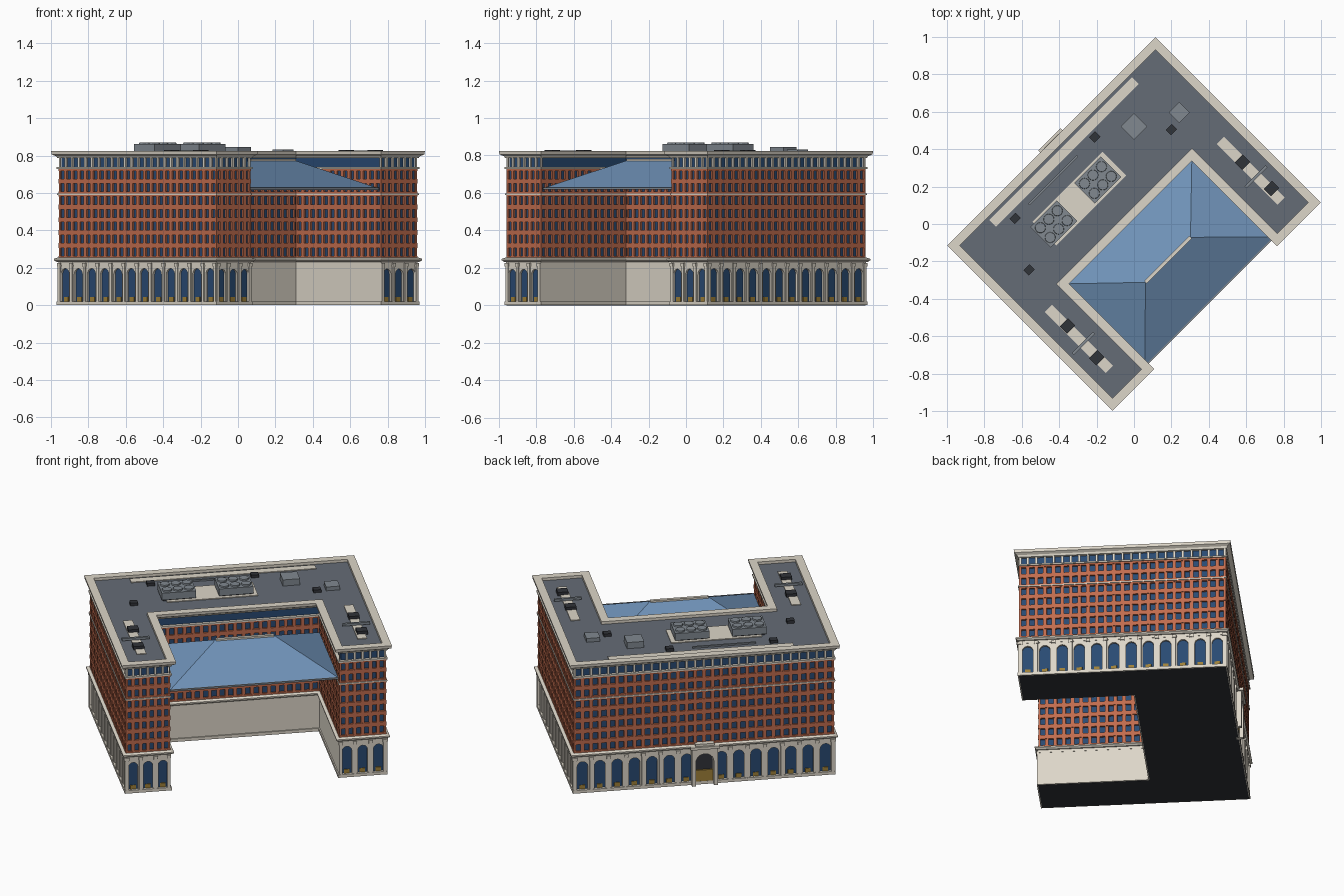
import bpy, bmesh, math
from mathutils import Vector, Matrix

if "Cube" in bpy.data.objects:
    bpy.data.objects.remove(bpy.data.objects["Cube"])

R = Matrix.Rotation(math.radians(45), 4, 'Z')   # whole building is turned 45 degrees


def mat(name, c):
    m = bpy.data.materials.new(name)
    m.diffuse_color = (*c, 1)
    m.use_nodes = True
    m.node_tree.nodes["Principled BSDF"].inputs["Base Color"].default_value = m.diffuse_color
    return m


BRICK = mat("brick", (0.53, 0.15, 0.075))
STONE = mat("stone", (0.72, 0.67, 0.58))
ROOF = mat("roofing", (0.13, 0.15, 0.18))
PANE = mat("window_blue", (0.022, 0.068, 0.17))
SKY = mat("skylight_blue", (0.16, 0.29, 0.48))
GOLD = mat("brass", (0.35, 0.22, 0.04))
DARK = mat("dark", (0.03, 0.033, 0.04))
METAL = mat("metal", (0.22, 0.25, 0.28))
parts = {}


def part(name, material):
    if name not in parts:
        parts[name] = (bmesh.new(), material)
    return parts[name][0]


def extrude(bm, pts, vec, M=Matrix()):
    a = [bm.verts.new(M @ Vector(p)) for p in pts]
    b = [bm.verts.new(M @ (Vector(p) + Vector(vec))) for p in pts]
    bm.faces.new(a)
    bm.faces.new(b)
    for i in range(len(a)):
        j = (i + 1) % len(a)
        bm.faces.new((a[i], a[j], b[j], b[i]))


def box(bm, x0, x1, y0, y1, z0, z1, M=Matrix()):
    extrude(bm, [(x0, y0, z0), (x1, y0, z0), (x1, y1, z0), (x0, y1, z0)], (0, 0, z1 - z0), M)


def block(bm, u, v, su, sv, z0, z1):
    box(bm, u - su / 2, u + su / 2, v - sv / 2, v + sv / 2, z0, z1)


# U-shaped footprint, grown outwards by d
def footprint(d):
    U, V, l, r, b = 0.76 + d, 0.597 + d, -0.5 + d, 0.485 - d, 0.047 - d
    return [(-U, -V), (l, -V), (l, b), (r, b), (r, -V), (U, -V), (U, V), (-U, V)]


def slab(bm, d, z0, z1):
    extrude(bm, [(x, y, z0) for x, y in footprint(d)], (0, 0, z1 - z0))


# closed (offset, height) profile swept round the footprint
def ring(bm, profile):
    loops = [[bm.verts.new((x, y, z)) for x, y in footprint(d)] for d, z in profile]
    for i, a in enumerate(loops):
        b = loops[(i + 1) % len(loops)]
        for k in range(8):
            n = (k + 1) % 8
            bm.faces.new((a[k], a[n], b[n], b[k]))


def band(bm, d, z0, z1):
    ring(bm, [(-0.016, z0), (d, z0), (d, z1), (-0.016, z1)])


def arch(bm, M, x0, x1, z0, z1, half, spring, y0, y1):
    c = (x0 + x1) / 2
    pts = [(x0, y0, z0), (c - half, y0, z0)]
    for i in range(11):
        t = math.pi * (1 - i / 10)
        pts.append((c + half * math.cos(t), y0, spring + half * math.sin(t)))
    pts += [(c + half, y0, z0), (x1, y0, z0), (x1, y0, z1), (x0, y0, z1)]
    extrude(bm, pts, (0, y1 - y0, 0), M)


# core, underside, roof deck
slab(part("window_core", PANE), -0.012, 0.014, 0.792)
slab(part("underside", DARK), 0.0, 0.0, 0.014)
slab(part("roof_deck", ROOF), -0.005, 0.792, 0.807)

# horizontal bands and mouldings
stone = part("stone_bands", STONE)
band(stone, 0.007, 0.001, 0.02)
band(stone, 0.001, 0.215, 0.232)
ring(stone, [(-0.016, 0.232), (0.008, 0.232), (0.018, 0.24), (0.018, 0.248), (0.004, 0.254), (-0.016, 0.254)])
Z0, PITCH, FLOORS = 0.25, 0.0686, 7
brick = part("brick_spandrels", BRICK)
for i in range(FLOORS + 1):
    z = Z0 + i * PITCH
    band(brick, 0, max(z - 0.012, Z0), min(z + 0.014, 0.731))
band(stone, 0.005, Z0 + 5 * PITCH - 0.003, Z0 + 5 * PITCH + 0.004)
band(stone, 0.007, 0.729, 0.738)
ring(part("cornice", STONE), [(-0.02, 0.786), (0.004, 0.786), (0.010, 0.797), (0.026, 0.806),
                              (0.028, 0.824), (-0.02, 0.824)])

# facades: bays of arches below, window piers above
fp = footprint(0)
bays = [3, 0, 0, 0, 3, 12, 15, 12]
arcade, pil = part("arcade", STONE), part("pilasters", STONE)
piers, tops = part("brick_piers", BRICK), part("top_floor_piers", STONE)
gold = part("shopfront_panels", GOLD)


def uprights(bm, M, L, n, w, z0, z1):
    for i in range(n + 1):
        c = L * i / n
        box(bm, max(c - w / 2, 0.001), min(c + w / 2, L - 0.001), -0.013, -0.001, z0, z1, M)


for k in range(8):
    p, q = Vector(fp[k]), Vector(fp[(k + 1) % 8])
    L = (q - p).length
    d = (q - p) / L
    # local frame: x along the wall, y outwards
    M = Matrix(((d.x, d.y, 0, p.x), (d.y, -d.x, 0, p.y), (0, 0, 1, 0), (0, 0, 0, 1)))
    n = bays[k]
    cols = 2 * n if n else round(L / 0.05)
    uprights(piers, M, L, cols, 0.021, Z0, 0.731)
    if not n:
        box(part("courtyard_base", STONE), 0, L, -0.014, 0, 0.01, 0.235, M)
        continue
    uprights(tops, M, L, cols, 0.013, 0.735, 0.79)
    w = L / n
    for i in range(n):
        c = (i + 0.5) * w
        if n == 15 and i == 7:
            continue
        arch(arcade, M, c - w / 2, c + w / 2, 0.015, 0.22, w * 0.31, 0.165, -0.014, 0)
        box(gold, c - 0.016, c + 0.016, -0.014, -0.007, 0.02, 0.045, M)
    for i in range(n + 1):
        c = min(max(i * w, 0.009), L - 0.009)
        if n == 15 and i in (7, 8):
            continue
        box(pil, c - 0.009, c + 0.009, -0.005, 0.006, 0.015, 0.222, M)
        box(pil, c - 0.012, c + 0.012, -0.005, 0.01, 0.207, 0.225, M)
    if n == 15:
        # main entrance in the middle of the back side
        c = L / 2
        ent = part("entrance_surround", STONE)
        arch(ent, M, c - 0.075, c + 0.075, 0.0, 0.235, 0.053, 0.15, -0.012, 0.03)
        box(ent, c - 0.085, c + 0.085, 0, 0.042, 0.235, 0.252, M)
        box(ent, c - 0.055, c + 0.055, 0, 0.03, 0.252, 0.266, M)
        box(part("entrance_recess", DARK), c - 0.06, c + 0.06, -0.013, -0.004, 0.01, 0.215, M)
        box(part("entrance_doors", GOLD), c - 0.05, c + 0.05, -0.005, 0.006, 0.01, 0.09, M)

# hipped glass roof over the courtyard
bm = part("glass_roof", SKY)
l, r, f, b, zl, zh = -0.499, 0.484, -0.58, 0.046, 0.625, 0.775
v = [bm.verts.new(c) for c in [(l, f, zl), (r, f, zl), (r, b, zl), (l, b, zl), (-0.177, -0.264, zh), (0.163, -0.264, zh)]]
for ids in [(0, 1, 5, 4), (1, 2, 5), (2, 3, 4, 5), (3, 0, 4)]:
    bm.faces.new([v[i] for i in ids])
block(part("glass_roof_ridge", STONE), -0.007, -0.264, 0.34, 0.02, 0.768, 0.781)
block(part("glass_roof_eave", METAL), -0.0075, -0.58, 0.98, 0.008, 0.617, 0.628)

# rooftop walkways and pads
pads = part("roof_pads", STONE)
block(pads, 0.007, 0.537, 1.08, 0.05, 0.8, 0.812)
block(pads, -0.11, 0.302, 0.53, 0.18, 0.8, 0.812)
block(pads, 0.643, -0.24, 0.055, 0.46, 0.8, 0.812)
block(pads, -0.643, -0.226, 0.055, 0.46, 0.8, 0.812)

# rooftop plant
plant, fans, vents = part("roof_plant", METAL), part("cooling_fans", METAL), part("roof_vents", DARK)
pipes = part("roof_pipes", METAL)
for u in (0.03, -0.304):
    block(plant, u, 0.303, 0.2, 0.155, 0.818, 0.862)
    block(vents, u, 0.303, 0.18, 0.135, 0.805, 0.82)
    for i in (-1, 0, 1):
        for j in (-1, 1):
            bmesh.ops.create_cone(fans, cap_ends=True, segments=16, radius1=0.029, radius2=0.027, depth=0.01,
                                  matrix=Matrix.Translation((u + i * 0.064, 0.303 + j * 0.037, 0.865)))
block(plant, 0.368, 0.368, 0.1, 0.1, 0.805, 0.846)
block(plant, 0.592, 0.251, 0.08, 0.08, 0.805, 0.831)
for x, y in [(-0.21, 0.465), (0.2, 0.505), (-0.635, 0.03), (-0.56, -0.245)]:
    block(vents, (x + y) / 2 ** 0.5, (y - x) / 2 ** 0.5, 0.045, 0.04, 0.805, 0.825)
for x, y in [(0.58, 0.33), (0.735, 0.19), (-0.355, -0.545), (-0.2, -0.715)]:
    block(vents, (x + y) / 2 ** 0.5, (y - x) / 2 ** 0.5, 0.062, 0.055, 0.805, 0.829)
block(pipes, 0.64, -0.283, 0.16, 0.015, 0.812, 0.826)
block(pipes, -0.643, -0.26, 0.16, 0.015, 0.812, 0.826)
block(pipes, -0.14, 0.472, 0.37, 0.012, 0.805, 0.816)

# turn everything into objects
for name, (bm, material) in parts.items():
    bmesh.ops.recalc_face_normals(bm, faces=bm.faces)
    bmesh.ops.transform(bm, matrix=R, verts=bm.verts)
    me = bpy.data.meshes.new(name)
    bm.to_mesh(me)
    bm.free()
    me.materials.append(material)
    ob = bpy.data.objects.new(name, me)
    bpy.context.collection.objects.link(ob)
    if name == "glass_roof":
        ob.modifiers.new("thickness", 'SOLIDIFY').thickness = 0.006
